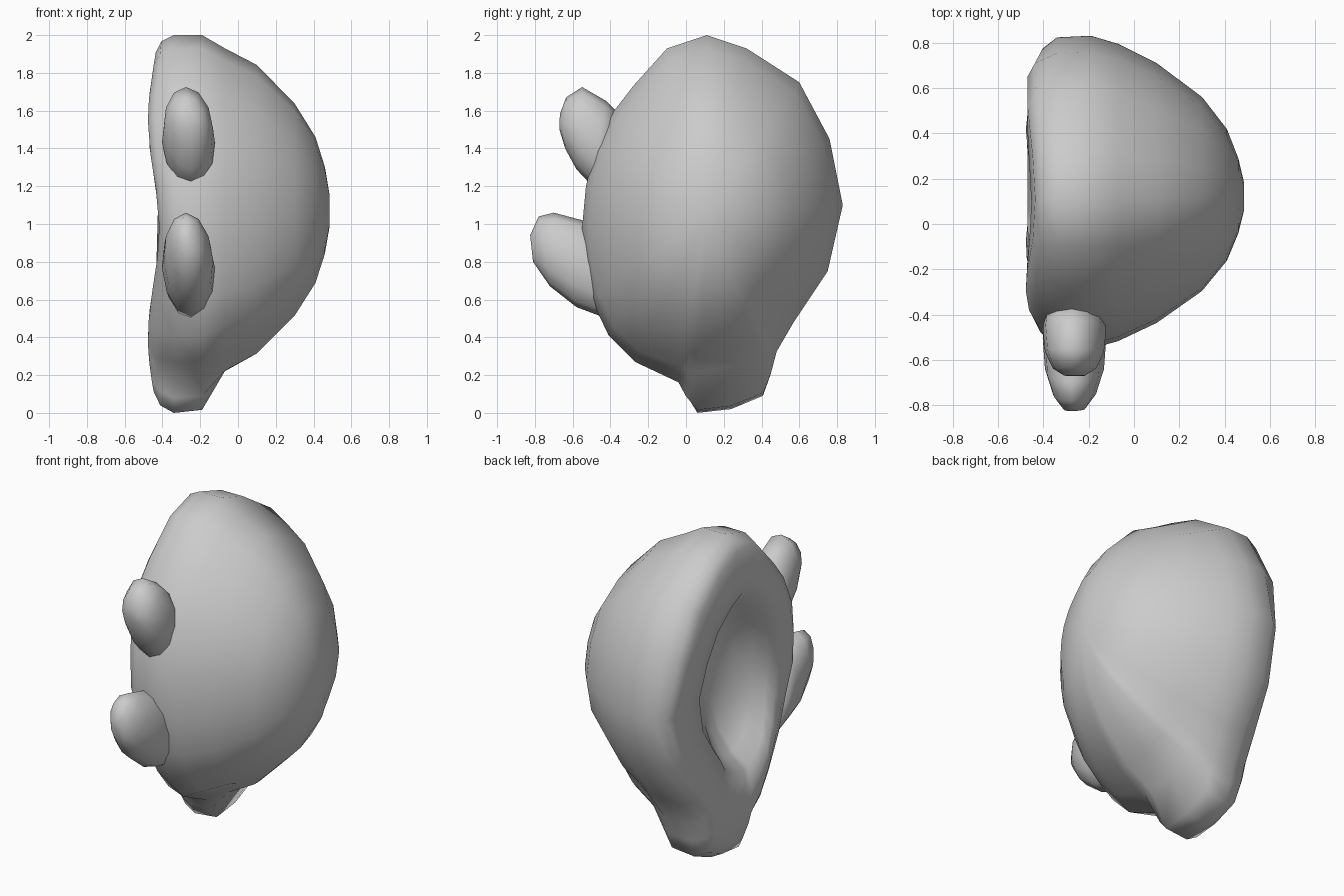
import bpy, bmesh, math
from mathutils import Vector

if "Cube" in bpy.data.objects:
    bpy.data.objects.remove(bpy.data.objects["Cube"])

grey = bpy.data.materials.new("plain grey")
grey.diffuse_color = (0.6, 0.6, 0.6, 1)
grey.use_nodes = True
grey.node_tree.nodes["Principled BSDF"].inputs["Base Color"].default_value = grey.diffuse_color


def loft(name, rings):
    """Skin a list of equal rings and close both ends with a fan."""
    bm = bmesh.new()
    loops = [[bm.verts.new(p) for p in r] for r in rings]
    n = len(loops[0])
    for a, b in zip(loops, loops[1:]):
        for i in range(n):
            j = (i + 1) % n
            bm.faces.new((a[i], a[j], b[j], b[i]))
    for loop in (loops[0], loops[-1]):
        mid = bm.verts.new(sum((v.co for v in loop), Vector()) / n)
        for i in range(n):
            bm.faces.new((loop[i], loop[(i + 1) % n], mid))
    bmesh.ops.recalc_face_normals(bm, faces=bm.faces)
    mesh = bpy.data.meshes.new(name)
    bm.to_mesh(mesh)
    bm.free()
    mesh.materials.append(grey)
    mesh.shade_smooth()
    obj = bpy.data.objects.new(name, mesh)
    bpy.context.collection.objects.link(obj)
    return obj


# Side outline (y, z, drop): drop is how far the tail pulls the point down
outline = [(.11, 2, 0), (.32, 1.93, 0), (.6, 1.75, 0), (.76, 1.45, 0),
           (.83, 1.1, 0), (.75, .75, 0), (.57, .48, 0), (.48, .37, .05),
           (.45, .31, .11), (.41, .26, .17), (.24, .19, .17),
           (.06, .16, .16), (0, .16, .08), (-.04, .18, .02),
           (-.27, .27, 0), (-.41, .41, 0), (-.5, .6, 0), (-.535, .8, 0),
           (-.55, .98, 0), (-.53, 1.2, 0), (-.48, 1.4, 0),
           (-.38, 1.6, 0), (-.28, 1.73, 0), (-.1, 1.93, 0)]
CY, CZ = .12, 1.07

# Body sections from domed right side to hollow left side:
# x, y scale, z scale, tail, bend, y shift, tuck of the lower front
sections = [(.485, .09, .09, 0, 0, 0, 0), (.46, .24, .25, 0, 0, 0, 0),
            (.41, .42, .42, 0, 0, 0, 0), (.3, .62, .61, 0, 0, 0, 0),
            (.1, .83, .83, 0, 0, 0, 0), (-.07, .95, .925, .05, 0, 0, 0),
            (-.19, 1, 1, .9, 0, 0, 0), (-.34, .99, 1, 1, 0, 0, .2),
            (-.42, .92, .965, .95, .7, 0, .45),
            (-.447, .83, .9, .85, 1, 0, .55),
            (-.44, .64, .74, .3, 1, -.02, .4),
            (-.41, .49, .61, 0, 1, -.05, .2),
            (-.33, .4, .52, 0, .5, -.05, 0),
            (-.25, .28, .38, 0, 0, -.05, 0),
            (-.2, .13, .17, 0, 0, -.05, 0)]


def body_ring(x, sy, sz, tail, bend, dy, tuck):
    ring = []
    for y, z, drop in outline:
        py = CY + dy + (y - CY) * sy
        pz = CZ + (z - CZ) * sz - drop * tail
        wave = -.03 * math.cos((pz - .4) * math.tau / 1.15)
        low = min(max((1 - pz) / .6, 0), 1)
        py += tuck * low * max(0, .05 - py)
        ring.append((x + wave * bend, py, pz))
    return ring


loft("hollow_body", [body_ring(*s) for s in sections])

# Knob sections: top (y, z), bottom (y, z), half width
lower = [(-.44, .97, -.4, .5, .13), (-.55, 1.02, -.46, .515, .14),
         (-.7, 1.06, -.58, .56, .13), (-.78, 1.04, -.72, .67, .095),
         (-.825, .94, -.81, .8, .045)]
upper = [(-.36, 1.59, -.44, 1.19, .13), (-.42, 1.65, -.51, 1.215, .14),
         (-.55, 1.725, -.58, 1.29, .13), (-.635, 1.67, -.64, 1.4, .095),
         (-.668, 1.58, -.67, 1.5, .045)]


def knob_ring(ty, tz, by, bz, w):
    ring = []
    for i in range(12):
        a = math.tau * i / 12
        t = (1 + math.cos(a)) / 2
        ring.append((-.25 + w * math.sin(a) - .025 * t,
                     by + (ty - by) * t, bz + (tz - bz) * t))
    return ring


for name, knob in (("lower_knob", lower), ("upper_knob", upper)):
    loft(name, [knob_ring(*k) for k in knob])
